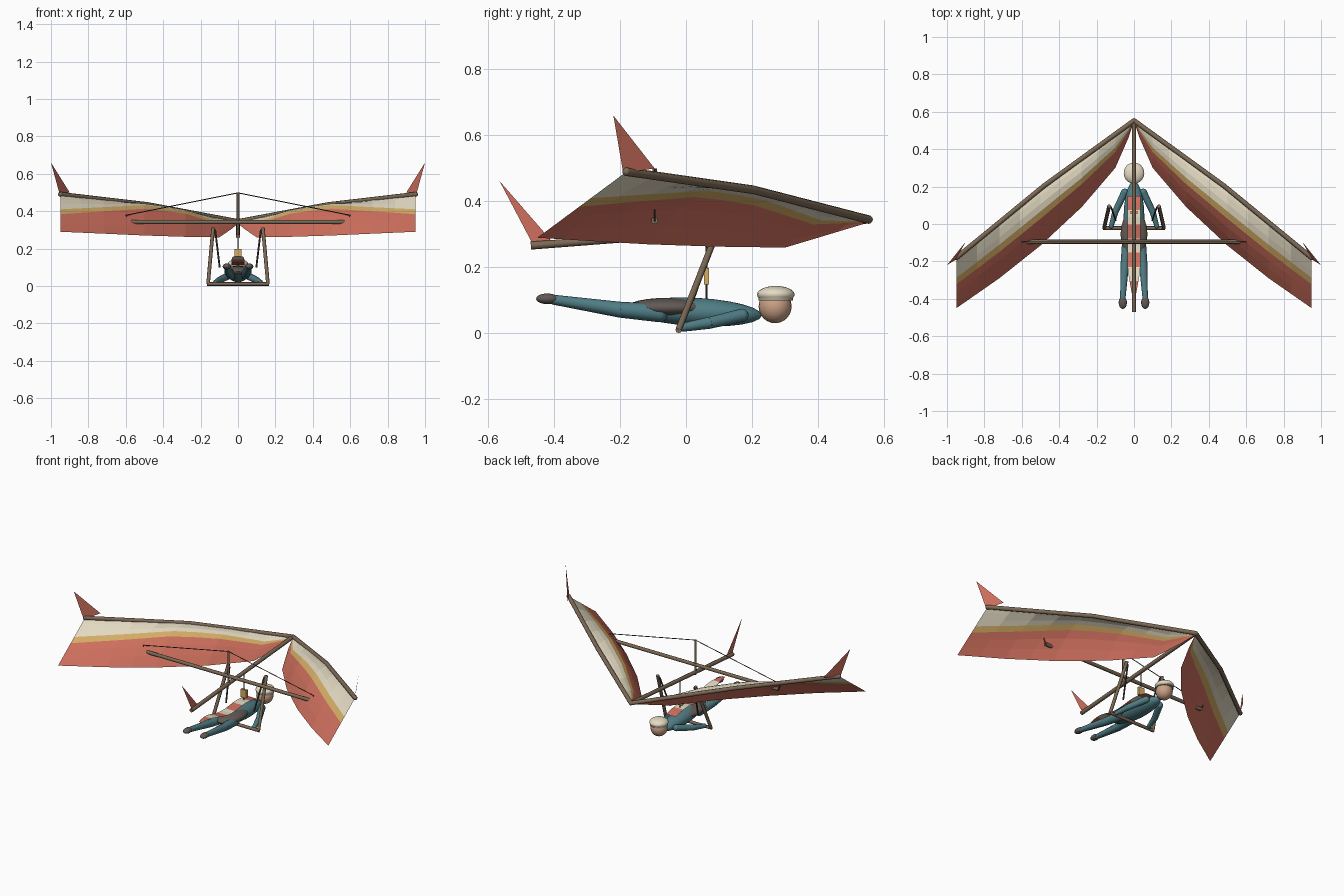
import bpy, bmesh, math
from mathutils import Vector, Matrix

if "Cube" in bpy.data.objects:
    bpy.data.objects.remove(bpy.data.objects["Cube"])


def material(name, rgb):
    m = bpy.data.materials.new(name)
    m.diffuse_color = (*rgb, 1)
    m.use_nodes = True
    m.node_tree.nodes["Principled BSDF"].inputs["Base Color"].default_value = m.diffuse_color
    return m


RED = material("red_cloth", (0.62, 0.16, 0.11))
GOLD = material("gold_cloth", (0.66, 0.42, 0.13))
CREAM = material("cream_cloth", (0.78, 0.71, 0.55))
WOOD = material("wood", (0.20, 0.14, 0.09))
WIRE = material("wire", (0.06, 0.05, 0.04))
TEAL = material("teal_suit", (0.08, 0.21, 0.24))
SKIN = material("skin", (0.60, 0.36, 0.24))
GREY = material("dark_leather", (0.12, 0.10, 0.09))
BAND = material("helmet_band", (0.42, 0.38, 0.28))


def finish(name, bm, mats, smooth=False):
    me = bpy.data.meshes.new(name)
    bm.to_mesh(me)
    bm.free()
    for m in mats:
        me.materials.append(m)
    ob = bpy.data.objects.new(name, me)
    bpy.context.collection.objects.link(ob)
    if smooth:
        bpy.context.view_layer.objects.active = ob
        ob.select_set(True)
        bpy.ops.object.shade_smooth_by_angle(angle=math.radians(50))
        ob.select_set(False)
    return ob


def rod(name, pts, radii, mat, sides=8, joints=False):
    """Chain of (tapered) cylinders through pts, with optional ball joints."""
    if not isinstance(radii, (list, tuple)):
        radii = [radii] * len(pts)
    bm = bmesh.new()
    pts = [Vector(p) for p in pts]
    for a, b, r1, r2 in zip(pts, pts[1:], radii, radii[1:]):
        d = b - a
        mat4 = Matrix.Translation((a + b) / 2) @ d.to_track_quat('Z', 'Y').to_matrix().to_4x4()
        bmesh.ops.create_cone(bm, cap_ends=True, segments=sides, radius1=r1, radius2=r2,
                              depth=d.length, matrix=mat4)
    if joints:
        for p, r in zip(pts, radii):
            bmesh.ops.create_uvsphere(bm, u_segments=10, v_segments=6, radius=r,
                                      matrix=Matrix.Translation(p))
    return finish(name, bm, [mat], True)


def ball(name, centre, radii, mat, tilt=0):
    bm = bmesh.new()
    bmesh.ops.create_uvsphere(bm, u_segments=20, v_segments=12, radius=1,
                              matrix=Matrix.Translation(centre) @ Matrix.Rotation(tilt, 4, 'X')
                              @ Matrix.Diagonal((*radii, 1)))
    return finish(name, bm, [mat], True)


def sheet(name, pts, mat):
    bm = bmesh.new()
    bm.faces.new([bm.verts.new(p) for p in pts])
    return finish(name, bm, [mat])


def lerp(keys, x):
    for a, b in zip(keys, keys[1:]):
        if x <= b[0]:
            return Vector(a).lerp(Vector(b), (x - a[0]) / (b[0] - a[0]))
    return Vector(keys[-1])


# leading and trailing edge curves of the right wing
LEAD = [(0, 0.553, 0.345), (0.48, 0.205, 0.435), (0.95, -0.18, 0.49)]
TRAIL = [(0, 0.55, 0.335), (0.03, 0.46, 0.308), (0.1, 0.30, 0.26), (0.28, 0.09, 0.263),
         (0.5, -0.115, 0.27), (0.72, -0.29, 0.28), (0.95, -0.45, 0.29)]
SPAN = [0, 0.03, 0.1, 0.19, 0.28, 0.39, 0.5, 0.61, 0.72, 0.84, 0.95]
CHORD = [0, 0.13, 0.27, 0.40, 0.53, 0.68, 0.84, 1]


def mir(pts, s):
    return [(p[0] * s, p[1], p[2]) for p in pts]


for s, side in ((1, "right"), (-1, "left")):
    # cambered sail with cream, gold and red bands
    bm = bmesh.new()
    rows = []
    for x in SPAN:
        a, b = lerp(LEAD, x), lerp(TRAIL, x)
        h = 0.065 * min(1, x / 0.3) * min(1, (0.95 - x) / 0.45)
        row = []
        for t in CHORD:
            p = a.lerp(b, t)
            row.append(bm.verts.new((p.x * s, p.y, p.z + h * math.sin(math.pi * t))))
        rows.append(row)
    for r, q in zip(rows, rows[1:]):
        for j in range(len(CHORD) - 1):
            f = [r[j], r[j + 1], q[j + 1], q[j]]
            face = bm.faces.new(f[::s])
            face.material_index = 0 if j < 3 else 1 if j == 3 else 2
    bmesh.ops.recalc_face_normals(bm, faces=bm.faces)
    finish(side + "_sail", bm, [CREAM, GOLD, RED])

    # airframe
    rod(side + "_leading_edge_tube", mir(LEAD, s), [0.013, 0.013, 0.013], WOOD, joints=True)
    sheet(side + "_winglet", mir([(1, -0.22, 0.66), (0.952, -0.19, 0.485), (0.9, -0.095, 0.50)], s), RED)
    rod(side + "_top_wire", mir([(0, -0.095, 0.498), (0.6, -0.095, 0.378)], s), 0.0025, WIRE, 6)
    rod(side + "_wire_post", mir([(0.585, -0.095, 0.34), (0.6, -0.095, 0.38)], s), 0.003, WIRE, 6)
    rod(side + "_control_upright", mir([(0.133, 0.095, 0.31), (0.16, -0.022, 0.012)], s), 0.01, WOOD)
    rod(side + "_control_strut", mir([(0.122, 0.09, 0.30), (0.098, 0.02, 0.10)], s), 0.005, WIRE, 6)

    # pilot limbs
    rod(side + "_arm", mir([(0.05, 0.17, 0.055), (0.098, 0.07, 0.032), (0.122, -0.012, 0.018)], s),
        [0.02, 0.018, 0.013], TEAL, 10, True)
    rod(side + "_leg", mir([(0.036, -0.08, 0.062), (0.048, -0.2, 0.072), (0.06, -0.4, 0.102)], s),
        [0.028, 0.024, 0.015], TEAL, 10, True)
    ball(side + "_shoe", (0.06 * s, -0.42, 0.105), (0.022, 0.034, 0.016), GREY)

# centre airframe
rod("keel_tube", [(0, 0.555, 0.345), (0, -0.47, 0.266)], 0.012, WOOD)
rod("crossbar", [(-0.585, -0.095, 0.342), (0.585, -0.095, 0.342)], 0.011, WOOD)
rod("king_post", [(0, -0.095, 0.28), (0, -0.095, 0.50)], 0.007, WOOD)
rod("control_bar", [(-0.165, -0.022, 0.011), (0.165, -0.022, 0.011)], 0.01, WOOD)
sheet("tail_fin", [(0, -0.565, 0.462), (0, -0.465, 0.272), (0, -0.405, 0.278)], RED)

# hang line with its buckle
rod("hang_line", [(0, 0.062, 0.31), (0, 0.062, 0.10)], 0.003, WIRE, 6)
bm = bmesh.new()
bmesh.ops.create_cube(bm, size=1, matrix=Matrix.Translation((0, 0.062, 0.173))
                      @ Matrix.Diagonal((0.04, 0.016, 0.05, 1)))
finish("hang_buckle", bm, [GOLD])

# pilot body
ball("torso", (0, 0.03, 0.065), (0.056, 0.2, 0.043), TEAL, math.radians(-3))
ball("harness", (0, -0.055, 0.078), (0.072, 0.127, 0.03), GREY)
ball("head", (0, 0.27, 0.082), (0.05, 0.05, 0.051), SKIN)
ball("helmet", (0, 0.272, 0.118), (0.055, 0.057, 0.026), CREAM)
rod("helmet_band", [(0, 0.272, 0.100), (0, 0.272, 0.113)], 0.052, BAND, 20)

# striped scarf streaming over the back
bm = bmesh.new()
N = 14
line = []
for i in range(N + 1):
    t = i / N
    z = 0.112 + 0.04 * t + 0.012 * math.sin(t * 9)
    w = 0.034 * (1 - 0.7 * max(0, (t - 0.75) / 0.25))
    line.append([bm.verts.new((k * w, 0.15 - 0.53 * t, z)) for k in (-1, 1)])
for i in range(N):
    (a, b), (c, d) = line[i], line[i + 1]
    bm.faces.new((a, c, d, b)).material_index = (i // 2 + 1) % 2
finish("scarf", bm, [CREAM, RED])
